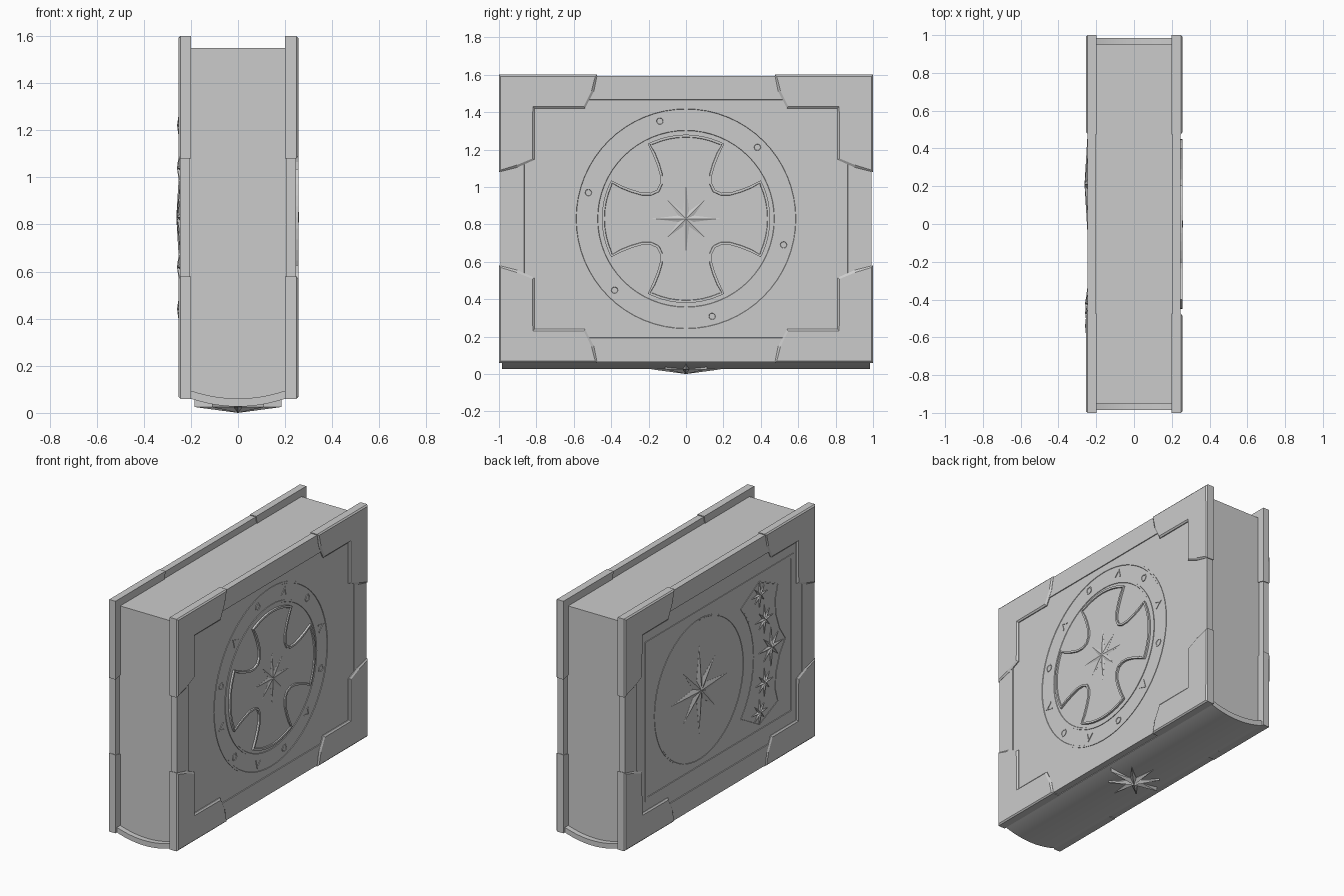
import bpy
import bmesh
from math import sin, cos, pi, radians

old = bpy.data.objects.get("Cube")
if old:
    bpy.data.objects.remove(old, do_unlink=True)

grey = bpy.data.materials.new("plain grey")
grey.use_nodes = True
grey.diffuse_color = (0.6, 0.6, 0.6, 1)
grey.node_tree.nodes["Principled BSDF"].inputs["Base Color"].default_value = (0.6, 0.6, 0.6, 1)

MID = 0.83  # height of the cover centre


# Placement: each maps outline (u, v) and outward height w to space
def left(u, v, w):
    return (w, u, v)


def right(u, v, w):
    return (-w, u, v)


def down(u, v, w):
    return (u, v, -w)


def along(u, v, w):
    return (u, w, v)


def finish(name, bm, smooth=False):
    mesh = bpy.data.meshes.new(name)
    bm.to_mesh(mesh)
    bm.free()
    mesh.materials.append(grey)
    if smooth:
        mesh.polygons.foreach_set("use_smooth", [True] * len(mesh.polygons))
        mesh.set_sharp_from_angle(angle=radians(30))
    obj = bpy.data.objects.new(name, mesh)
    bpy.context.collection.objects.link(obj)
    return obj


def prism(name, pts, place, w0, w1, rim=0, drop=0, chamfer=0, smooth=False):
    """Extruded outline; optional raised rim or chamfered outer face."""
    bm = bmesh.new()
    low = [bm.verts.new(place(u, v, w0)) for u, v in pts]
    top = [bm.verts.new(place(u, v, w1 - chamfer)) for u, v in pts]
    bm.faces.new(low)
    face = bm.faces.new(top)
    for i in range(len(pts)):
        j = (i + 1) % len(pts)
        bm.faces.new((low[i], low[j], top[j], top[i]))
    bmesh.ops.recalc_face_normals(bm, faces=bm.faces[:])
    if chamfer:
        bmesh.ops.inset_individual(bm, faces=[face], thickness=0.013, depth=chamfer)
    if rim:
        bmesh.ops.inset_individual(bm, faces=[face], thickness=rim, depth=0)
        bmesh.ops.inset_individual(bm, faces=[face], thickness=0.002, depth=-drop)
    return finish(name, bm, smooth)


def star(name, place, cu, cv, r, base, rim, peak, diagonal=0.8):
    """Eight-pointed faceted star rising to a central peak."""
    bm = bmesh.new()
    low, top = [], []
    for i in range(16):
        rad = r * (0.25 if i % 2 else (1 if i % 4 == 0 else diagonal))
        u, v = cu + rad * cos(i * pi / 8), cv + rad * sin(i * pi / 8)
        low.append(bm.verts.new(place(u, v, base)))
        top.append(bm.verts.new(place(u, v, rim)))
    apex = bm.verts.new(place(cu, cv, peak))
    bm.faces.new(low)
    for i in range(16):
        j = (i + 1) % 16
        bm.faces.new((low[i], low[j], top[j], top[i]))
        bm.faces.new((top[i], top[j], apex))
    bmesh.ops.recalc_face_normals(bm, faces=bm.faces[:])
    return finish(name, bm)


def circle(cu, cv, r, n=64):
    return [(cu + r * cos(2 * pi * i / n), cv + r * sin(2 * pi * i / n)) for i in range(n)]


def rect(u, v0, v1):
    return [(-u, v0), (u, v0), (u, v1), (-u, v1)]


def arc(depth, z, n=24):
    """Sagging curve across the spine, from -x to +x."""
    return [(-0.205 + 0.41 * i / n, z - depth * (1 - (2 * i / n - 1) ** 2)) for i in range(n + 1)]


# Page block and rounded spine
prism("page_block", arc(0.035, 0.095) + [(0.205, 1.55), (-0.205, 1.55)], along, -0.95, 0.95, smooth=True)
prism("spine", arc(0.035, 0.062) + arc(0.035, 0.096)[::-1], along, -0.985, 0.985, smooth=True)
star("spine_star", down, 0, 0, 0.185, -0.06, -0.025, 0, 0.85)

# Covers with raised border strips and corner guards
corner = [(0, 0), (0.525, 0), (0.507, 0.09), (0.46, 0.18), (0.19, 0.18),
          (0.19, 0.455), (0.1, 0.495), (0, 0.52)]
for side, place in (("left", left), ("right", right)):
    prism(side + "_cover", rect(0.993, 0.066, 1.594), place, 0.204, 0.247, rim=0.18, drop=0.005)
    outer = 0.256 if side == "left" else 0.253
    for sy, end in ((-1, "front"), (1, "back")):
        for sz, level in ((-1, "lower"), (1, "upper")):
            pts = [(sy * (1 - a), MID + sz * (0.77 - b)) for a, b in corner]
            prism(f"{side}_{end}_{level}_corner", pts, place, 0.199, outer, chamfer=0.008)

# Left cover: banded discs, flared cross and star
prism("sign_band", circle(0, MID, 0.6), left, 0.235, 0.2455, rim=0.012, drop=0.003)
prism("cross_disc", circle(0, MID, 0.485), left, 0.235, 0.247, rim=0.012, drop=0.003)
notch = [(0.4, 0.205), (0.345, 0.178), (0.29, 0.156), (0.235, 0.14), (0.19, 0.139), (0.155, 0.155)]
notch += [(b, a) for a, b in notch[::-1]]
quarter = notch + [(0.45 * cos(t), 0.45 * sin(t)) for t in (radians(63 + 6 * k + 3) for k in range(9))]
outline = []
for k in range(4):
    c, s = cos(k * pi / 2), sin(k * pi / 2)
    outline += [(a * c - b * s, MID + a * s + b * c) for a, b in quarter]
prism("flared_cross", outline, left, 0.238, 0.257, rim=0.013, drop=0.007)
star("cross_star", left, 0, MID, 0.18, 0.24, 0.2505, 0.259)

# Small abstract marks around the band
chevron = [(-0.03, -0.025), (-0.02, -0.025), (0, 0.012), (0.02, -0.025), (0.03, -0.025), (0, 0.03)]
for k in range(12):
    t = radians(15 + 30 * k)
    cu, cv = 0.54 * cos(t), MID + 0.54 * sin(t)
    if k % 2:
        prism(f"band_mark_{k}", circle(cu, cv, 0.025, 12), left, 0.238, 0.2465, rim=0.007, drop=0.003)
    else:
        pts = [(cu + a * sin(t) + b * cos(t), cv - a * cos(t) + b * sin(t)) for a, b in chevron]
        prism(f"band_mark_{k}", pts, left, 0.238, 0.2465)

# Right cover: framed panel, disc with large star
prism("panel_frame", rect(0.775, 0.3, 1.36), right, 0.235, 0.2465, rim=0.035, drop=0.004)
prism("star_disc", circle(0.21, MID, 0.47), right, 0.235, 0.2455, rim=0.008, drop=0.002)
star("large_star", right, 0.21, MID, 0.29, 0.24, 0.2445, 0.262)

# Crest plate with a column of five stars
crest = [(0.2 - 0.56 * cos(t), MID + 0.56 * sin(t)) for t in (radians(-41 + 8.2 * i) for i in range(11))]
upper = [(-0.42, 0.48), (-0.62, 0.39), (-0.595, 0.3), (-0.6, 0.2), (-0.64, 0.09)]
crest += [(u, MID + v) for u, v in upper] + [(-0.7, MID)] + [(u, MID - v) for u, v in upper[::-1]]
prism("crest_plate", crest, right, 0.235, 0.2455, rim=0.008, drop=0.002)
for k, (u, v, r) in enumerate([(-0.42, 0.39, 0.085), (-0.47, 0.21, 0.095), (-0.54, 0, 0.13),
                               (-0.47, -0.21, 0.095), (-0.42, -0.39, 0.085)]):
    star(f"crest_star_{k + 1}", right, u, MID + v, r, 0.24, 0.2465, 0.259)
